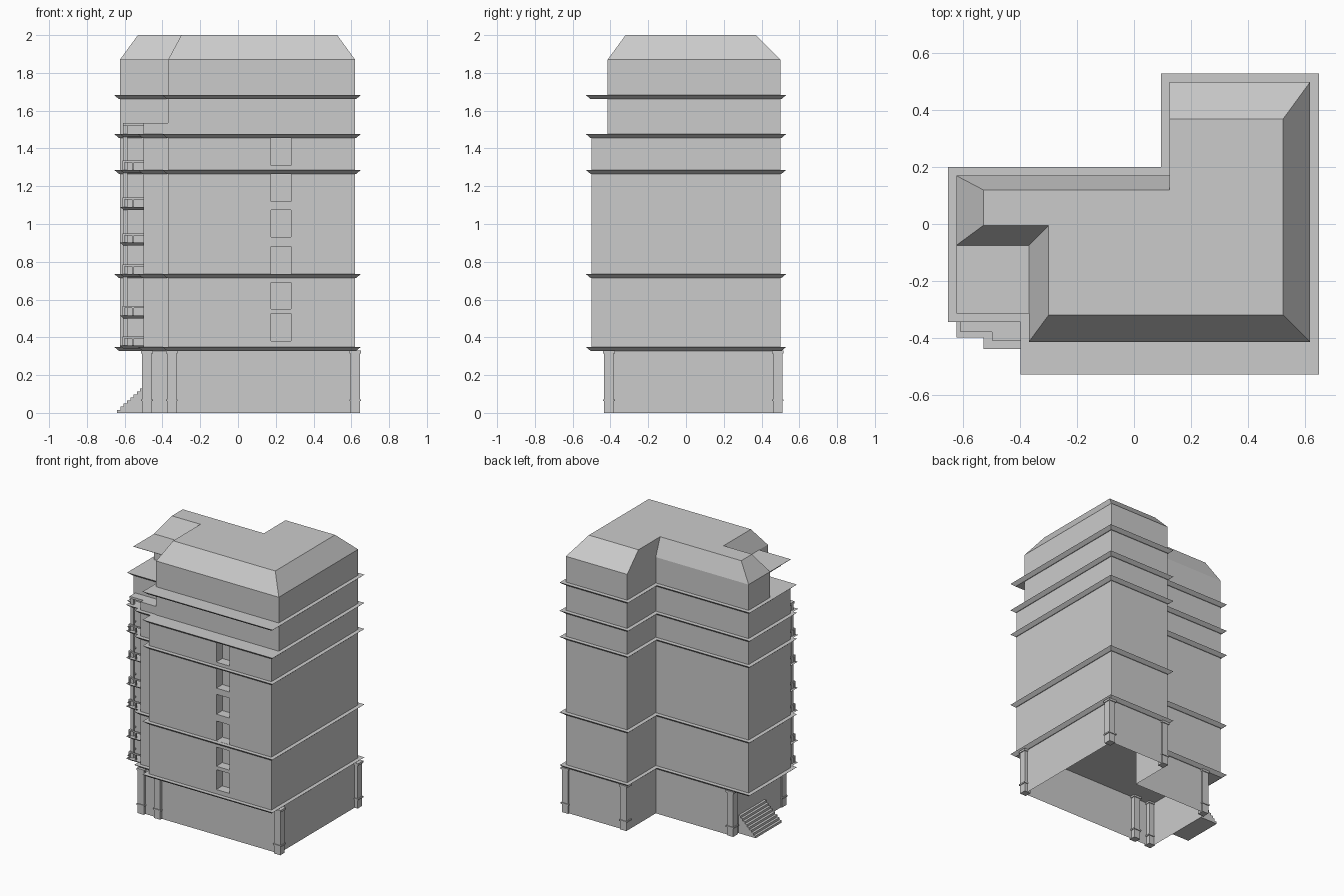
import bpy, bmesh
from mathutils import Vector

if "Cube" in bpy.data.objects:
    bpy.data.objects.remove(bpy.data.objects["Cube"])


def prism(name, base, z0, z1, top=None, cap_bottom=True, cap_top=True):
    """Loft a plan outline (counter-clockwise) up to an optional top outline."""
    top = top or base
    bm = bmesh.new()
    lo = [bm.verts.new((x, y, z0)) for x, y in base]
    hi = [bm.verts.new((x, y, z1)) for x, y in top]
    n = len(lo)
    for i in range(n):
        j = (i + 1) % n
        bm.faces.new((lo[i], lo[j], hi[j], hi[i]))
    if cap_bottom:
        bm.faces.new(lo[::-1])
    if cap_top:
        bm.faces.new(hi)
    me = bpy.data.meshes.new(name)
    bm.to_mesh(me)
    bm.free()
    ob = bpy.data.objects.new(name, me)
    bpy.context.collection.objects.link(ob)
    return ob


def rect(x0, x1, y0, y1):
    return [(x0, y0), (x1, y0), (x1, y1), (x0, y1)]


def box(name, x0, x1, y0, y1, z0, z1):
    return prism(name, rect(x0, x1, y0, y1), z0, z1)


def offset(pts, d):
    """Push a right-angled outline outwards by d."""
    out = []
    for i, p in enumerate(pts):
        a = (Vector(p) - Vector(pts[i - 1])).normalized()
        b = (Vector(pts[(i + 1) % len(pts)]) - Vector(p)).normalized()
        out.append((p[0] + d * (a.y + b.y), p[1] - d * (a.x + b.x)))
    return out


# Plan outlines
back = [(0.62, 0.5), (0.125, 0.5), (0.125, 0.17)]
wing = back + [(-0.625, 0.17), (-0.625, -0.315)]
mid_plan = wing + [(-0.5, -0.315), (-0.5, -0.41), (-0.37, -0.41), (-0.37, -0.5), (0.62, -0.5)]
ledge_plan = wing + [(-0.37, -0.315), (-0.37, -0.5), (0.62, -0.5)]
attic_plan = wing + [(-0.37, -0.315), (-0.37, -0.415), (0.62, -0.415)]
top_plan = back + [(-0.625, 0.17), (-0.625, -0.075), (-0.37, -0.075), (-0.37, -0.415), (0.62, -0.415)]
roof_plan = [(0.525, 0.37), (0.125, 0.37), (0.125, 0.12), (-0.53, 0.12), (-0.53, -0.005),
             (-0.3, -0.005), (-0.3, -0.32), (0.525, -0.32)]
ground_plan = back + [(-0.5, 0.17), (-0.5, -0.415), (0.62, -0.415)]

# Stacked wall volumes
prism("ground_floor_walls", ground_plan, 0, 0.335, cap_bottom=False, cap_top=False)
body = prism("main_walls", mid_plan, 0.33, 1.46)
prism("attic_walls", attic_plan, 1.46, 1.67)
prism("top_floor_walls", top_plan, 1.67, 1.87, cap_top=False)
prism("mansard_roof", top_plan, 1.87, 2.0, roof_plan, cap_bottom=False)
box("bay_parapet", -0.5, -0.37, -0.41, -0.315, 1.46, 1.535)
prism("terrace_canopy", rect(-0.625, -0.37, -0.315, -0.075), 1.868, 1.87)

# Flared cornices
for z in (0.328, 0.714, 1.265, 1.455, 1.661):
    plan = ledge_plan if z > 1.6 else mid_plan
    prism("cornice", offset(plan, 0.005), z, z + 0.021, offset(plan, 0.03))


# Recessed windows and balcony doors
def cut(x0, x1, y0, y1, z0, z1):
    c = box("window_cutter", x0, x1, y0, y1, z0, z1)
    c.hide_render = True
    c.hide_viewport = True
    m = body.modifiers.new("window", "BOOLEAN")
    m.operation = "DIFFERENCE"
    m.solver = "EXACT"
    m.object = c


for z0, z1 in ((0.38, 0.525), (0.55, 0.69), (0.736, 0.88), (0.93, 1.075), (1.12, 1.264), (1.31, 1.454)):
    cut(0.175, 0.28, -0.6, -0.43, z0, z1)

# Corner balconies: slab, posts and rails
for z in (0.34, 0.50, 0.72, 0.885, 1.075, 1.27, 1.46):
    prism("balcony_slab", rect(-0.605, -0.5, -0.38, -0.315), z, z + 0.016,
          rect(-0.625, -0.5, -0.4, -0.315))
    if z < 1.4:
        box("balcony_front_rail", -0.612, -0.5, -0.39, -0.38, z + 0.055, z + 0.065)
        box("balcony_side_rail", -0.612, -0.602, -0.39, -0.315, z + 0.055, z + 0.065)
        for x in (-0.612, -0.56):
            box("balcony_post", x, x + 0.01, -0.39, -0.38, z + 0.016, z + 0.055)
box("balcony_column", -0.608, -0.585, -0.372, -0.35, 0.34, 1.535)
box("balcony_roof", -0.61, -0.5, -0.38, -0.315, 1.52, 1.535)

# Ground floor columns with plinth band and capital
for x, y in ((-0.482, -0.408), (-0.35, -0.408), (0.62, -0.408), (0.62, 0.485),
             (0.15, 0.485), (-0.482, 0.155)):
    for part, r, z0, z1 in (("column_shaft", 0.025, 0, 0.33), ("column_band", 0.031, 0.062, 0.072),
                            ("column_capital", 0.031, 0.315, 0.33)):
        box(part, x - r, x + r, y - r, y + r, z0, z1)

# Entrance stair climbing towards the left wall
steps = 8
for i in range(steps):
    x = -0.64 + 0.14 * i / steps
    h = 0.13 / steps
    box("stair_step", x, -0.5, -0.19, 0.11, i * h, (i + 1) * h)
